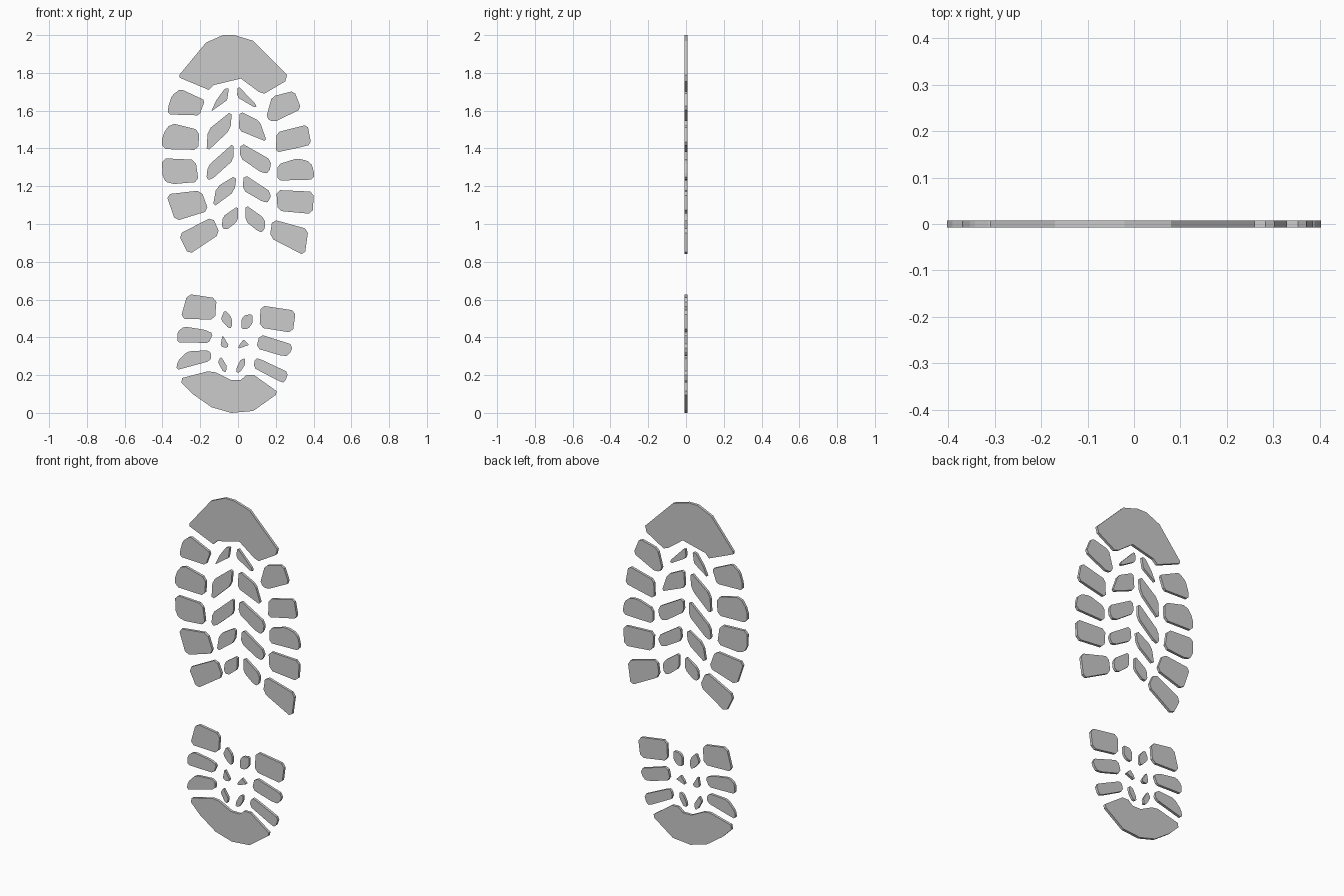
import bpy, bmesh
from mathutils import Vector

HALF = 0.0078  # half thickness of the tread


def pad(name, outline, cut=0.02):
    """Flat tread block: outline corners (x, z in hundredths), chamfered and extruded along y."""
    pts = [Vector(p) / 100 for p in outline]
    ring = []
    for i, p in enumerate(pts):
        if cut == 0:
            ring.append(p)
            continue
        for q in (pts[i - 1], pts[(i + 1) % len(pts)]):
            d = q - p
            ring.append(p + d.normalized() * min(cut, d.length * 0.35))
    bm = bmesh.new()
    face = bm.faces.new([bm.verts.new((p.x, -HALF, p.y)) for p in ring])
    ext = bmesh.ops.extrude_face_region(bm, geom=[face], use_keep_orig=True)
    verts = [g for g in ext["geom"] if isinstance(g, bmesh.types.BMVert)]
    bmesh.ops.translate(bm, vec=(0, 2 * HALF, 0), verts=verts)
    bmesh.ops.recalc_face_normals(bm, faces=bm.faces)
    mesh = bpy.data.meshes.new(name)
    bm.to_mesh(mesh)
    bm.free()
    ob = bpy.data.objects.new(name, mesh)
    bpy.context.collection.objects.link(ob)
    return ob


# Toe and heel caps
pad("toe_cap", [(-31, 179), (-17, 196), (-8, 200), (-2, 200), (8, 197), (26, 179), (25, 175.5),
                (14, 169), (11, 170), (1.5, 177), (-13, 173.5), (-15.5, 171), (-31, 177.5)], 0)
pad("heel_cap", [(-30, 16), (-29.5, 18.5), (-16, 22), (-12, 21.5), (-4, 17.5), (1.5, 17.5),
                 (4.5, 20), (8.5, 20), (20.5, 11.5), (20, 9.5), (8, 1), (-3.5, 0),
                 (-14, 3), (-24, 10)], 0)

# Forefoot outer blocks, left side, top to bottom
pad("left_outer_block_1", [(-37, 158), (-37, 162), (-35, 168), (-30.5, 171.5), (-17.5, 165.5), (-20.5, 157.5)], 0.01)
pad("left_outer_block_2", [(-40.2, 139.7), (-40.2, 147), (-35.5, 153.5), (-20.5, 149.7), (-21, 139.2)])
pad("left_outer_block_3", [(-40.2, 134.8), (-22.5, 134), (-20.8, 122.3), (-36, 121), (-40, 124)])
pad("left_outer_block_4", [(-38, 115.7), (-19.5, 117.8), (-15.5, 107), (-33.2, 101.5)])
pad("left_outer_block_5", [(-31.5, 94.5), (-13.5, 103.8), (-9.5, 94.8), (-26.2, 83.7)])

# Forefoot outer blocks, right side
pad("right_outer_block_1", [(14.8, 156), (18, 167.5), (29.7, 170.5), (33.5, 161), (19, 153.8)], 0.015)
pad("right_outer_block_2", [(20, 137.8), (20.5, 148.5), (36.8, 152.6), (38.8, 142), (32.5, 140.5)], 0.015)
pad("right_outer_block_3", [(21, 123), (21, 131.5), (31.5, 134.8), (38.2, 133), (40.2, 128.5), (40.2, 123.5)], 0.015)
pad("right_outer_block_4", [(21, 107), (20.3, 118), (40.2, 117.1), (39.5, 105.3)])
pad("right_outer_block_5", [(16.8, 92.8), (18.2, 102.5), (37.3, 97.2), (35.3, 83.2)])

# Centre chevrons, left side
pad("left_chevron_1", [(-14.2, 159.6), (-11.5, 165.5), (-7, 171.6), (-4.8, 171.8), (-5.8, 165.5)], 0.005)
pad("left_chevron_2", [(-16.7, 138), (-16, 149.8), (-3.2, 160), (-4, 150)])
pad("left_chevron_3", [(-16.8, 123.5), (-16, 130.7), (-2.4, 142.8), (-2.5, 133.8), (-14, 123.5)], 0.015)
pad("left_chevron_4", [(-13.4, 108.7), (-11.5, 119.5), (-0.8, 126), (-1.8, 117.3)])
pad("left_chevron_5", [(-8.7, 98), (-8, 104), (0, 109.5), (0, 101.7), (-6, 96.8)], 0.012)

# Centre chevrons, right side
pad("right_chevron_1", [(-0.6, 167.2), (0, 173.2), (9.8, 163), (9.5, 161.3)], 0.012)
pad("right_chevron_2", [(0.3, 149.6), (1, 159.7), (11.5, 154.5), (15.3, 143.5)], 0.015)
pad("right_chevron_3", [(0.8, 135.2), (1.5, 143), (17.7, 133.8), (16.6, 127), (13, 126.8)], 0.018)
pad("right_chevron_4", [(2.3, 118), (3.2, 126.3), (17.7, 116.8), (16.6, 111.8), (14, 111.3)], 0.018)
pad("right_chevron_5", [(4, 101.5), (4, 110.2), (14, 103), (14.6, 99), (13.3, 95.8), (11, 95.8)], 0.015)

# Heel side blocks
pad("left_heel_block_1", [(-30.4, 49.9), (-26.8, 63), (-11.3, 60.7), (-12.2, 49.3)])
pad("left_heel_block_2", [(-32.2, 37.4), (-32, 43), (-28.5, 45.7), (-17.5, 44), (-13.2, 42), (-15.5, 37)], 0.01)
pad("left_heel_block_3", [(-32.7, 22.6), (-32, 27.3), (-27, 32.5), (-15.3, 33.2), (-13.8, 30), (-15, 27.4)], 0.012)
pad("right_heel_block_1", [(11.4, 45.2), (12, 56.9), (30.6, 54.1), (29, 42.4)])
pad("right_heel_block_2", [(9.6, 34.2), (11.5, 41.6), (29.3, 36), (27.2, 30.5), (24, 30)], 0.018)
pad("right_heel_block_3", [(8, 24), (9.2, 29), (11.5, 28.6), (26.7, 21.5), (24.7, 16), (22.5, 16.4)], 0.014)

# Small heel studs
pad("left_stud_1", [(-9.2, 49.5), (-7, 54.6), (-3.3, 50.5), (-3.3, 45), (-5, 44.8)], 0.01)
pad("left_stud_2", [(-9.3, 35.3), (-8.2, 41.2), (-4.7, 35.4), (-6.5, 34.3)], 0.008)
pad("left_stud_3", [(-10.7, 27), (-9, 29.8), (-5.9, 24.8), (-6.4, 21.5), (-8, 22)], 0.005)
pad("right_stud_1", [(1.9, 44.4), (1.9, 49.8), (3.6, 51.8), (7.7, 52.2), (7.6, 47.2), (5.2, 44.4)], 0.007)
pad("right_stud_2", [(0.3, 34), (0.4, 35.6), (3, 38.9), (5.8, 36)], 0.004)
pad("right_stud_3", [(-1, 21.4), (-0.8, 23.8), (1.5, 28.2), (3.8, 29), (3.6, 25.3), (1, 21.4)], 0.006)
